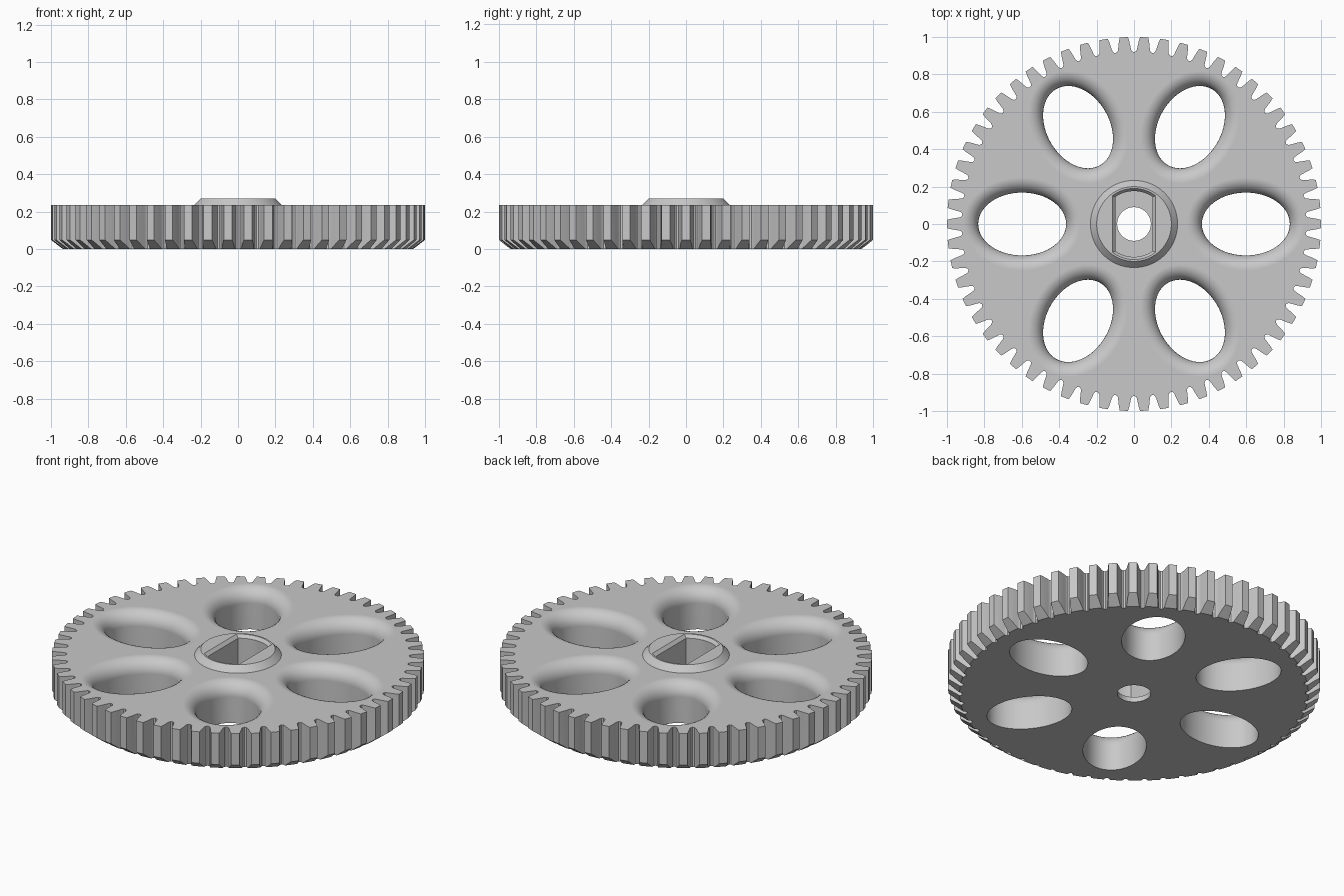
import bpy, bmesh
from math import sin, cos, acos, pi, tau, hypot
from mathutils import Vector

if "Cube" in bpy.data.objects:
    bpy.data.objects.remove(bpy.data.objects["Cube"])

TEETH = 58
TOP = 0.235          # height of the disc
HUB_TOP = 0.27
FILLET = 0.08        # rounding of the window rims

grey = bpy.data.materials.new("plain grey")
grey.use_nodes = True
grey.diffuse_color = (0.58, 0.58, 0.58, 1)
grey.node_tree.nodes["Principled BSDF"].inputs["Base Color"].default_value = grey.diffuse_color


def loft(name, rings):
    """Closed solid through rings of equal point count, listed from bottom to top."""
    bm = bmesh.new()
    loops = [[bm.verts.new(p) for p in ring] for ring in rings]
    n = len(loops[0])
    for low, high in zip(loops, loops[1:]):
        for i in range(n):
            j = (i + 1) % n
            bm.faces.new((low[i], low[j], high[j], high[i]))
    bm.faces.new(loops[0][::-1])
    bm.faces.new(loops[-1])
    bmesh.ops.recalc_face_normals(bm, faces=bm.faces)
    mesh = bpy.data.meshes.new(name)
    bm.to_mesh(mesh)
    bm.free()
    mesh.materials.append(grey)
    obj = bpy.data.objects.new(name, mesh)
    bpy.context.collection.objects.link(obj)
    return obj


def combine(target, tool, operation):
    """Apply a boolean and discard the tool."""
    mod = target.modifiers.new("combine", 'BOOLEAN')
    mod.object = tool
    mod.operation = operation
    mod.solver = 'EXACT'
    bpy.context.view_layer.objects.active = target
    bpy.ops.object.modifier_apply(modifier=mod.name)
    bpy.data.objects.remove(tool)


def circle(r, z, n=96):
    return [(r * cos(tau * i / n), r * sin(tau * i / n), z) for i in range(n)]


def gear_outline(z):
    # half a tooth as (radius, angle from the tooth centre)
    half = [(1.0, 0.022), (0.975, 0.029), (0.95, 0.034), (0.932, 0.038), (0.923, 0.044)]
    tooth = [(r, -a) for r, a in reversed(half)] + half + [(0.919, pi / TEETH)]
    return [(r * cos(a + tau * t / TEETH), r * sin(a + tau * t / TEETH), z)
            for t in range(TEETH) for r, a in tooth]


def ellipse(offset, z, turn, n=64):
    # oval with its long axis pointing outwards, grown along its normals
    la, sa, dist = 0.235, 0.168, 0.598
    points = []
    for i in range(n):
        c, s = cos(tau * i / n), sin(tau * i / n)
        length = hypot(sa * c, la * s)
        x = dist + la * c + offset * sa * c / length
        y = sa * s + offset * la * s / length
        points.append((x * cos(turn) - y * sin(turn), x * sin(turn) + y * cos(turn), z))
    return points


def double_d(r, flat, z, n=20):
    # circle with two flats parallel to y
    start = acos(flat / r)
    arc = [start + (pi - 2 * start) * i / n for i in range(n + 1)]
    return [(r * cos(a), r * sin(a), z) for a in arc + [a + pi for a in arc]]


# Toothed disc with the lower tooth corners chamfered
gear = loft("gear_wheel", [gear_outline(0), gear_outline(TOP)])
combine(gear, loft("chamfer_blank", [circle(0.937, -0.0001, 232), circle(1.327, 0.3, 232)]),
        'INTERSECT')

# Raised hub
combine(gear, loft("hub", [circle(0.233, 0.1), circle(0.233, TOP), circle(0.2, HUB_TOP)]),
        'UNION')

# Six oval windows with rounded upper rims
for k in range(6):
    turn = k * pi / 3
    rings = [ellipse(0, -0.1, turn)]
    for i in range(9):
        a = pi / 2 * i / 8
        rings.append(ellipse(FILLET * (1 - cos(a)), TOP - FILLET + FILLET * sin(a), turn))
    rings.append(ellipse(FILLET, TOP + 0.1, turn))
    combine(gear, loft("window_cutter", rings), 'DIFFERENCE')

# Flat-sided shaft socket with a chamfered mouth, and the round hole through its floor
combine(gear, loft("socket_cutter", [double_d(0.176, 0.1, 0.03), double_d(0.176, 0.1, 0.252),
                                     double_d(0.19, 0.116, HUB_TOP),
                                     double_d(0.19, 0.116, 0.4)]), 'DIFFERENCE')
combine(gear, loft("hole_cutter", [circle(0.09, -0.1, 64), circle(0.09, 0.1, 64)]), 'DIFFERENCE')

# Smooth walls, crisp edges, flat main faces
bpy.ops.object.select_all(action='DESELECT')
gear.select_set(True)
bpy.context.view_layer.objects.active = gear
bpy.ops.object.shade_smooth_by_angle(angle=pi / 6)
weighted = gear.modifiers.new("weighted_normals", 'WEIGHTED_NORMAL')
weighted.keep_sharp = True
